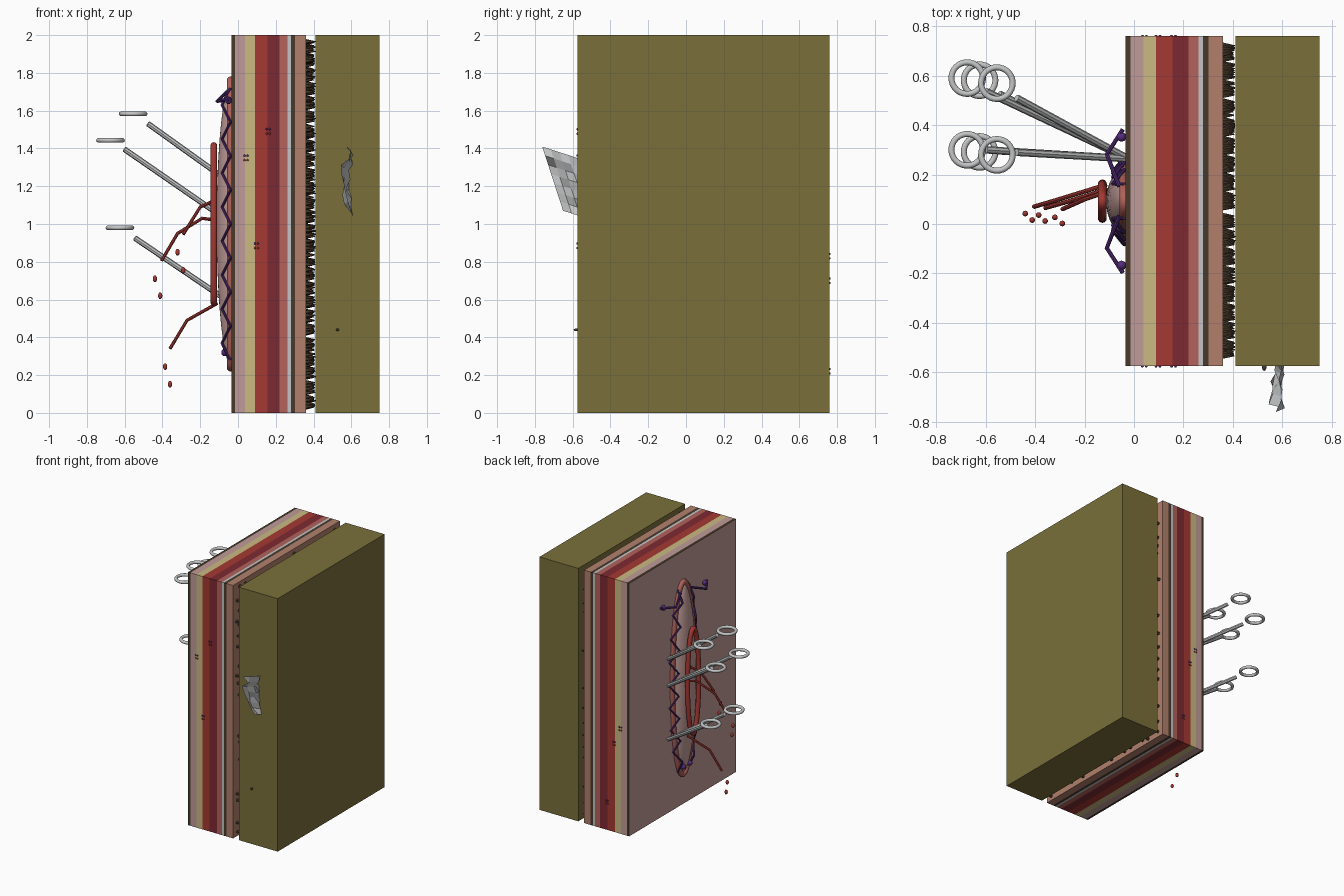
import bpy, bmesh, math, random
from mathutils import Vector, Matrix

if "Cube" in bpy.data.objects:
    bpy.data.objects.remove(bpy.data.objects["Cube"])

random.seed(4)
Y0, Y1 = -0.575, 0.76          # shared depth range of slab and block
YC = (Y0 + Y1) / 2


def material(name, r, g, b):
    lin = lambda c: ((c / 255 + 0.055) / 1.055) ** 2.4
    m = bpy.data.materials.new(name)
    m.diffuse_color = (lin(r), lin(g), lin(b), 1)
    m.use_nodes = True
    m.node_tree.nodes["Principled BSDF"].inputs["Base Color"].default_value = m.diffuse_color
    return m


olive = material("olive", 122, 112, 58)
mauve = material("mauve", 192, 156, 152)
cream = material("cream", 203, 186, 130)
red = material("red", 165, 56, 50)
crimson = material("crimson", 125, 42, 50)
salmon = material("salmon", 178, 98, 90)
tan = material("tan", 178, 128, 108)
grey = material("light grey", 196, 197, 198)
brown = material("dark brown", 72, 58, 44)
purple = material("purple", 84, 44, 122)


def finish(name, bm, *mats, smooth=False):
    me = bpy.data.meshes.new(name)
    bm.to_mesh(me)
    bm.free()
    for m in mats:
        me.materials.append(m)
    ob = bpy.data.objects.new(name, me)
    bpy.context.collection.objects.link(ob)
    if smooth:
        for p in me.polygons:
            p.use_smooth = True
    return ob


def slab(name, x0, x1, mat, face_mat=None):
    bm = bmesh.new()
    bmesh.ops.create_cube(bm, size=1, matrix=Matrix.Translation(((x0 + x1) / 2, YC, 1))
                          @ Matrix.Diagonal((x1 - x0, Y1 - Y0, 2, 1)))
    bm.normal_update()
    if face_mat:
        for f in bm.faces:
            f.material_index = int(f.normal.x < -0.9)
    return finish(name, bm, mat, *([face_mat] if face_mat else []))


def tube(name, paths, radius, mat):
    cu = bpy.data.curves.new(name, 'CURVE')
    cu.dimensions = '3D'
    cu.bevel_depth, cu.bevel_resolution, cu.use_fill_caps = radius, 2, True
    for path in paths:
        sp = cu.splines.new('POLY')
        sp.points.add(len(path) - 1)
        for p, co in zip(sp.points, path):
            p.co = (*co, 1)
    cu.materials.append(mat)
    ob = bpy.data.objects.new(name, cu)
    bpy.context.collection.objects.link(ob)
    bpy.ops.object.select_all(action='DESELECT')
    ob.select_set(True)
    bpy.context.view_layer.objects.active = ob
    bpy.ops.object.convert(target='MESH')
    bpy.ops.object.shade_smooth_by_angle()
    return ob


def ring(name, loc, ra, rb, minor, mat, upright=False, seg=32, sides=10):
    """Elliptical ring, flat in xy, or in yz when upright."""
    bm = bmesh.new()
    grid = []
    for i in range(seg):
        a = 2 * math.pi * i / seg
        out = Vector((math.cos(a) * rb, math.sin(a) * ra, 0)).normalized()
        row = []
        for j in range(sides):
            b = 2 * math.pi * j / sides
            p = Vector((ra * math.cos(a), rb * math.sin(a), 0)) + out * minor * math.cos(b)
            p.z = minor * math.sin(b)
            row.append(bm.verts.new(Vector(loc) + (Vector((p.z, p.x, p.y)) if upright else p)))
        grid.append(row)
    for i in range(seg):
        for j in range(sides):
            k, l = (i + 1) % seg, (j + 1) % sides
            bm.faces.new((grid[i][j], grid[k][j], grid[k][l], grid[i][l]))
    return finish(name, bm, mat, smooth=True)


def balls(name, centres, size, mat):
    bm = bmesh.new()
    for c in centres:
        bmesh.ops.create_uvsphere(bm, u_segments=10, v_segments=7, radius=1,
                                  matrix=Matrix.Translation(c) @ Matrix.Diagonal((*size, 1)))
    return finish(name, bm, mat, smooth=True)


# Layered slab and backing block
slab("outer_skin", -0.035, -0.015, brown, mauve)
edges = [-0.015, 0.038, 0.09, 0.155, 0.22, 0.262, 0.28, 0.302, 0.36]
names = ["skin_layer", "fat_layer", "muscle_layer", "deep_muscle_layer", "inner_muscle_layer",
         "membrane_layer", "dark_layer", "lining_layer"]
for n, a, b, m in zip(names, edges, edges[1:],
                      [mauve, cream, red, crimson, salmon, grey, brown, tan]):
    slab(n, a, b, m)
slab("backing_block", 0.41, 0.75, olive)

# Bristles filling the gap
bm = bmesh.new()
for i in range(17):
    for j in range(26):
        y = Y0 + 0.03 + (i + random.uniform(0.1, 0.9)) / 17 * (Y1 - Y0 - 0.06)
        z = 0.02 + (j + random.uniform(0.1, 0.9)) / 26 * 1.96
        h = random.uniform(0.04, 0.05)
        bmesh.ops.create_cone(bm, cap_ends=True, segments=5, radius1=0.013, radius2=0.002, depth=h,
                              matrix=Matrix.Translation((0.36 + h / 2, y, z))
                              @ Matrix.Rotation(math.pi / 2, 4, 'Y'))
finish("bristles", bm, brown)

# Raised wound with rim and red lip
bm = bmesh.new()
bmesh.ops.create_uvsphere(bm, u_segments=32, v_segments=20, radius=1,
                          matrix=Matrix.Translation((-0.035, YC, 1)) @ Matrix.Diagonal((0.078, 0.13, 0.75, 1)))
finish("wound_bulge", bm, mauve, smooth=True)
ring("wound_rim", (-0.038, YC, 1), 0.135, 0.76, 0.022, salmon, True, 48)
ring("red_lip", (-0.128, YC, 1), 0.07, 0.415, 0.018, red, True, 40)

# Zigzag stitches down both sides, with loose knotted ends
zig = []
for s in (-1, 1):
    path = []
    for k in range(17):
        z = 1.72 - 1.44 * k / 16
        w = math.sqrt(1 - ((z - 1) / 0.78) ** 2)
        x, off = ((-0.04, 0.175), (-0.085, 0.12))[k % 2]
        path.append((x, YC + s * off * w, z))
    zig.append(path)
tube("stitches", zig, 0.008, purple)
tube("stitch_tails", [[(-0.06, YC + s * d, 1.70), (-0.11, YC + s * 0.19, 1.65),
                       (-0.045, YC + s * 0.29, 1.66)] for s, d in ((-1, 0.06), (1, 0.06))],
     0.009, purple)
balls("stitch_knots", [(-0.05, YC + s * 0.26, 1.655) for s in (-1, 1)]
      + [(-0.07, YC + s * 0.04, 0.32) for s in (-1, 1)], (0.02, 0.02, 0.02), purple)

# Clamps: two handles each, with finger rings
for n, (rx, rz, sx, sz, ez) in enumerate([(-0.555, 1.583, -0.475, 1.53, 1.215),
                                          (-0.675, 1.443, -0.60, 1.395, 1.005),
                                          (-0.625, 0.98, -0.545, 0.925, 0.58)], 1):
    dy = -(rx + 0.555) * 0.17
    rods = [[(sx, 0.51 + dy * 1.3, sz), (-0.035, 0.27, ez)],
            [(sx, 0.29 + dy * 0.5, sz), (-0.035, 0.265, ez)]]
    tube(f"clamp_{n}_handles", rods, 0.015, grey)
    for side, y in (("upper", 0.57), ("lower", 0.28)):
        ring(f"clamp_{n}_{side}_ring", (rx, y + dy, rz), 0.064, 0.064, 0.012, grey)

# Red spurts and falling drops
tube("red_spurts", [
    [(-0.11, 0.16, 1.02), (-0.19, 0.135, 1.03), (-0.32, 0.095, 0.95), (-0.405, 0.07, 0.805)],
    [(-0.11, 0.13, 1.13), (-0.20, 0.10, 1.09), (-0.29, 0.06, 0.945)],
    [(-0.11, 0.14, 0.58), (-0.27, 0.09, 0.49), (-0.36, 0.065, 0.34)]], 0.009, red)
balls("red_drops", [(-0.32, 0.027, 0.85), (-0.29, 0.002, 0.755), (-0.44, 0.042, 0.71),
                    (-0.412, 0.016, 0.62), (-0.386, 0.036, 0.245), (-0.36, 0.012, 0.152)],
      (0.012, 0.012, 0.018), red)

# Crumpled foil sheet stuck in the block front
bm = bmesh.new()
bmesh.ops.create_grid(bm, x_segments=5, y_segments=7, size=0.5)
tilt = math.radians(-18)
for v in bm.verts:
    u, w = v.co.x * 0.24, v.co.y * 0.357
    v.co = (0.578 + random.uniform(-0.035, 0.035),
            -0.592 + u * math.cos(tilt) - w * math.sin(tilt) * -1,
            1.203 + u * math.sin(tilt) + w * math.cos(tilt))
finish("foil_sheet", bm, grey)

# Small peg on the block and tiny paired vessels on the slab ends
balls("small_peg", [(0.527, -0.58, 0.44)], (0.009, 0.015, 0.007), brown)
for name, y, spots in (("front_vessels", Y0, [(0.16, 1.49), (0.042, 1.35), (0.097, 0.885)]),
                       ("back_vessels", Y1, [(0.042, 0.83), (0.097, 0.7), (0.16, 0.22)])):
    for k, m in enumerate((red, purple)):
        balls(f"{name}_{k + 1}", [(x - 0.008 + 0.016 * i, y, z + (0.012 if k else -0.012))
                                  for x, z in spots for i in (0, 1)], (0.006, 0.006, 0.006), m)
